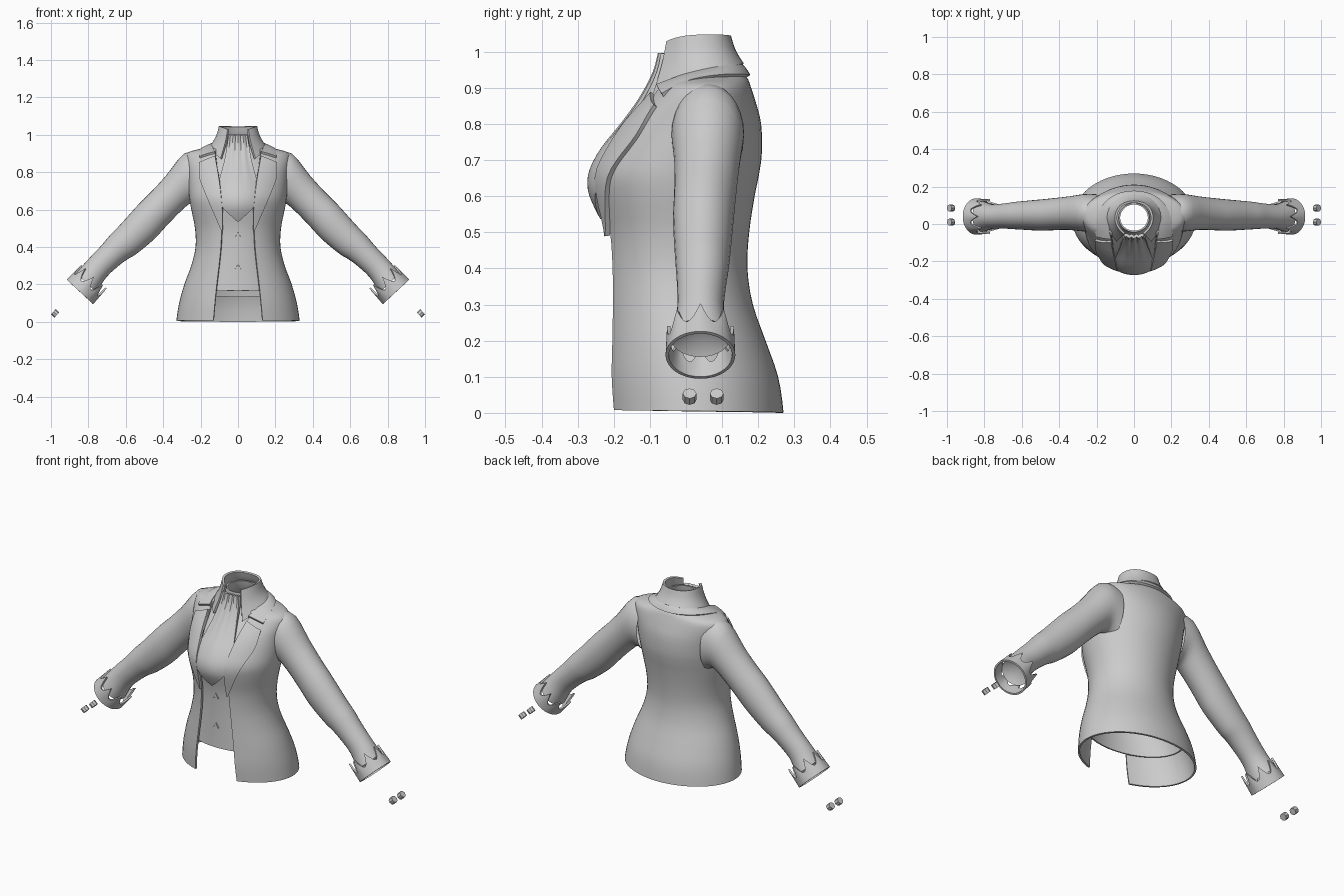
import bpy, bmesh
from math import sin, cos, pi, asin, sqrt, radians
from mathutils import Vector, Matrix

cube = bpy.data.objects.get("Cube")
if cube:
    bpy.data.objects.remove(cube, do_unlink=True)

cloth = bpy.data.materials.new("plain grey cloth")
cloth.use_nodes = True
GREY = (0.6, 0.6, 0.6, 1)
cloth.diffuse_color = GREY
cloth.node_tree.nodes["Principled BSDF"].inputs["Base Color"].default_value = GREY


def finish(name, bm, thick=0, mirror=True, subdiv=0, angle=40):
    bmesh.ops.recalc_face_normals(bm, faces=bm.faces)
    me = bpy.data.meshes.new(name)
    bm.to_mesh(me)
    bm.free()
    me.materials.append(cloth)
    ob = bpy.data.objects.new(name, me)
    bpy.context.collection.objects.link(ob)
    if mirror:
        ob.modifiers.new("mirror", 'MIRROR')
    if subdiv:
        sub = ob.modifiers.new("subdivide", 'SUBSURF')
        sub.levels = subdiv
        sub.boundary_smooth = 'PRESERVE_CORNERS'
    if thick:
        sol = ob.modifiers.new("thickness", 'SOLIDIFY')
        sol.thickness = thick
        sol.offset = 0
    bpy.ops.object.select_all(action='DESELECT')
    ob.select_set(True)
    bpy.context.view_layer.objects.active = ob
    bpy.ops.object.convert(target='MESH')
    bpy.ops.object.shade_smooth_by_angle(angle=radians(angle))
    return ob


def grid(rows, closed=False, tip=None):
    """Skin rows of points into quads; tip closes the last row to a point."""
    bm = bmesh.new()
    vs = [[bm.verts.new(p) for p in r] for r in rows]
    n = len(rows[0])
    span = range(n if closed else n - 1)
    for a, b in zip(vs, vs[1:]):
        for i in span:
            j = (i + 1) % n
            bm.faces.new((a[i], a[j], b[j], b[i]))
    if tip:
        t = bm.verts.new(tip)
        for i in span:
            bm.faces.new((vs[-1][i], vs[-1][(i + 1) % n], t))
    return bm


def smooth_rows(table, steps):
    """Catmull-Rom interpolation between table rows."""
    out = []
    for k in range(len(table) - 1):
        quad = [table[max(0, min(len(table) - 1, k + d))] for d in (-1, 0, 1, 2)]
        for s in range(steps):
            t = s / steps
            out.append([b + t * (c - a) / 2 + t * t * (a - 2.5 * b + 2 * c - d / 2)
                        + t ** 3 * (1.5 * (b - c) + (d - a) / 2)
                        for a, b, c, d in zip(*quad)])
    return out + [list(table[-1])]


# Jacket profile: height, half width, front y, back y, half opening
JACKET = [
    (.008, .325, -.215, .265, .13), (.1, .31, -.22, .25, .122),
    (.2, .282, -.217, .215, .112), (.3, .245, -.215, .18, .1),
    (.4, .222, -.215, .165, .09), (.5, .225, -.22, .17, .085),
    (.6, .245, -.24, .185, .085), (.66, .255, -.245, .197, .09),
    (.72, .26, -.22, .205, .1), (.8, .265, -.17, .203, .11),
    (.86, .275, -.115, .188, .115), (.9, .265, -.08, .175, .12),
    (.92, .2, -.06, .168, .115), (.932, .14, -.04, .16, .11)]
PROFILE = smooth_rows(JACKET, 3)


def at_height(z):
    for a, b in zip(PROFILE, PROFILE[1:]):
        if a[0] <= z <= b[0]:
            t = (z - a[0]) / (b[0] - a[0])
            return [p + (q - p) * t for p, q in zip(a, b)]
    return PROFILE[-1]


def on_front(x, z, lift):
    _, w, f, b, _ = at_height(z)
    return (x, (f + b) / 2 - (b - f) / 2 * sqrt(max(0, 1 - (x / w) ** 2)) - lift, z)


# Jacket body, open down the front
rows = []
for z, w, f, b, gap in PROFILE:
    start = asin(gap / w)
    row = []
    for i in range(25):
        t = start + (pi - start) * i / 24
        hem = -.008 * i / 24 if z < .01 else 0
        row.append((w * sin(t) if i < 24 else 0,
                    (f + b) / 2 - (b - f) / 2 * cos(t), z + hem))
    rows.append(row)
finish("jacket_body", grid(rows), thick=.01)

# Waistcoat and shirt body, closed all round and narrowing to the neck
inner = [(z, w - .02, f + .022, b - .018) for z, w, f, b, _ in PROFILE if .14 < z < .82]
inner += [(.87, .19, -.085, .165), (.92, .115, -.055, .135),
          (.96, .085, -.045, .115), (1.0, .078, -.04, .108)]
rows = []
for k, (z, w, f, b) in enumerate(inner):
    rows.append([(w * sin(2 * pi * i / 40),
                  (f + b) / 2 - (b - f) / 2 * cos(2 * pi * i / 40),
                  z - (.016 * (1 - cos(2 * pi * i / 40)) if k == 0 else 0))
                 for i in range(40)])
finish("waistcoat", grid(rows, closed=True), thick=.008, mirror=False)

# Small fastening tabs on the waistcoat
for z in (.46, .29):
    bm = bmesh.new()
    y = on_front(0, z, -.02)[1]
    bmesh.ops.create_cone(bm, cap_ends=True, segments=3, radius1=.022, radius2=.018,
                          depth=.014, matrix=Matrix.Translation((0, y, z))
                          @ Matrix.Rotation(pi / 2, 4, 'X'))
    finish("waistcoat_tab", bm, mirror=False)

# Lapels: inner height, inner x, outer height, outer x
LAPEL = [(.49, .082, .49, .088), (.6, .082, .6, .135), (.7, .092, .7, .178),
         (.78, .103, .77, .203), (.885, .122, .85, .206)]
rows = []
for zi, xi, zo, xo in smooth_rows(LAPEL, 4):
    rows.append([on_front(xi + (xo - xi) * s / 6, zi + (zo - zi) * s / 6, .014)
                 for s in range(7)])
finish("lapels", grid(rows), thick=.014)

# Jacket collar, round the back of the neck
finish("jacket_collar", grid([
    [(.205, -.065, .88), (.205, .0, .918), (.185, .08, .932), (.12, .155, .937), (0, .182, .93)],
    [(.165, -.075, .895), (.175, .0, .932), (.16, .08, .948), (.11, .145, .952), (0, .172, .95)],
    [(.122, -.08, .905), (.138, -.01, .932), (.13, .07, .955), (.1, .13, .965), (0, .157, .965)],
]), thick=.012, subdiv=2)

# Shirt collar: standing and flaring down to two front points
finish("shirt_collar", grid([
    [(.052, -.05, 1.028), (.09, -.015, 1.043), (.102, .04, 1.047), (.078, .104, 1.046), (0, .126, 1.042)],
    [(.062, -.062, .96), (.102, -.02, .972), (.116, .04, .988), (.09, .115, 1.0), (0, .138, 1.0)],
    [(.09, -.09, .872), (.135, -.035, .907), (.155, .04, .94), (.115, .13, .96), (0, .168, .966)],
]), thick=.012, subdiv=2)

# Cravat: height, half width, centre y
CRAVAT = [(.995, .052, -.07), (.94, .06, -.085), (.87, .07, -.122), (.8, .086, -.172),
          (.73, .104, -.228), (.67, .108, -.26), (.62, .085, -.264),
          (.575, .042, -.248), (.54, .004, -.23)]
rows = []
for z, w, y in smooth_rows(CRAVAT, 3):
    pleat = .004 * max(0, (z - .68) / .3)
    rows.append([(w * s / 8, y + 3 * (w * s / 8) ** 2 + pleat * (1 - cos(pi * s / 2)),
                  z) for s in range(9)])
finish("cravat", grid(rows), thick=.016)

# Sleeves: upper x and z, lower x and z, centre y, half depth
SLEEVE = [(.2, .908, .2, .62, .06, .1), (.288, .9, .246, .637, .06, .1),
          (.385, .782, .305, .592, .058, .09), (.46, .70, .385, .51, .053, .086),
          (.53, .63, .45, .44, .048, .084), (.63, .519, .545, .362, .046, .077),
          (.685, .462, .59, .335, .045, .073), (.738, .40, .635, .302, .043, .068),
          (.812, .322, .705, .237, .04, .065), (.865, .26, .755, .155, .04, .082)]
rows = []
for ux, uz, lx, lz, cy, d in smooth_rows(SLEEVE, 3):
    rows.append([((ux + lx) / 2 + (ux - lx) / 2 * cos(t), cy + d * sin(t),
                  (uz + lz) / 2 + (uz - lz) / 2 * cos(t))
                 for t in (2 * pi * i / 28 for i in range(28))])
finish("sleeves", grid(rows, closed=True, tip=(.775, .04, .245)))

# Cuffs with a crown of eight points
END = Vector((.845, .04, .16))
UP_ARM = Vector((-.68, 0, .733))
ACROSS = Vector((.733, 0, .68))
rows = []
for k in range(5):
    row = []
    for i in range(96):
        t = 2 * pi * i / 96
        length = .048 + .062 * (1 - abs(sin(4 * t)))
        flare = .092 - .004 * k / 4
        row.append(END + UP_ARM * (length * k / 4)
                   + ACROSS * (flare * cos(t)) + Vector((0, flare * sin(t), 0)))
    rows.append(row)
finish("cuffs", grid(rows, closed=True), thick=.009)

# Loose cuff studs beyond each wrist
for y in (.01, .085):
    bm = bmesh.new()
    bmesh.ops.create_cone(bm, cap_ends=True, segments=8, radius1=.019, radius2=.019,
                          depth=.026, matrix=Matrix.Translation((.978, y, .045))
                          @ Matrix.Rotation(radians(47), 4, 'Y'))
    finish("cuff_studs", bm, angle=30)
